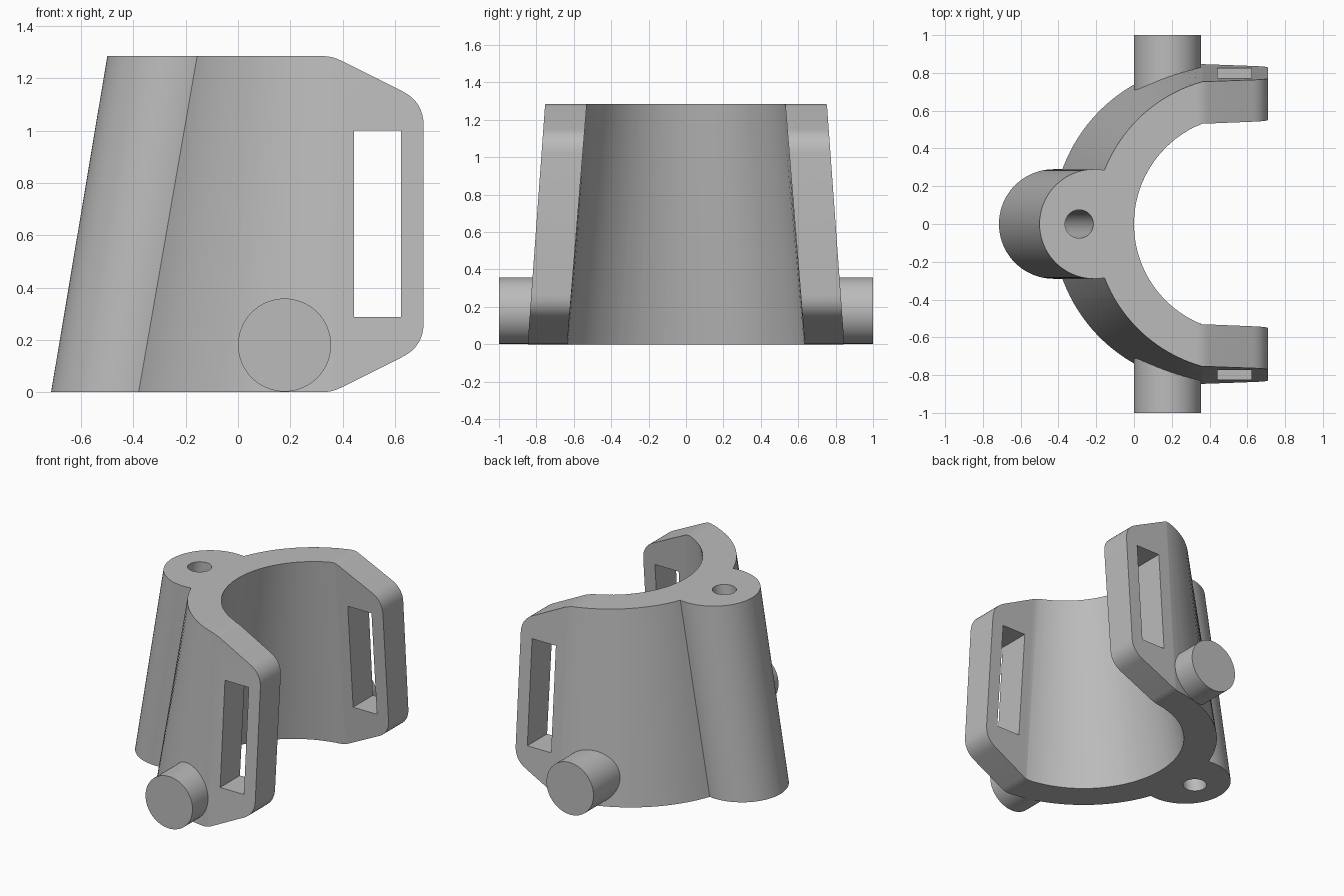
import bpy
import bmesh
from math import acos, cos, pi, sin, sqrt
from mathutils import Vector

HEIGHT = 1.285
LOW, HIGH = -0.1, 1.4      # overshoot, trimmed by the side outline
ARM_START = 0.36           # where the curved wall turns into flat arms

if "Cube" in bpy.data.objects:
    bpy.data.objects.remove(bpy.data.objects["Cube"], do_unlink=True)

grey = bpy.data.materials.new("light grey")
grey.use_nodes = True
grey.diffuse_color = (0.5, 0.5, 0.5, 1)
grey.node_tree.nodes["Principled BSDF"].inputs["Base Color"].default_value = (0.5, 0.5, 0.5, 1)


def loft(name, first, second):
    """Closed solid between two loops of matching points."""
    bm = bmesh.new()
    a = [bm.verts.new(p) for p in first]
    b = [bm.verts.new(p) for p in second]
    bm.faces.new(a)
    bm.faces.new(b)
    n = len(a)
    for i in range(n):
        j = (i + 1) % n
        bm.faces.new((a[i], a[j], b[j], b[i]))
    bmesh.ops.recalc_face_normals(bm, faces=bm.faces)
    mesh = bpy.data.meshes.new(name)
    bm.to_mesh(mesh)
    bm.free()
    mesh.materials.append(grey)
    obj = bpy.data.objects.new(name, mesh)
    bpy.context.collection.objects.link(obj)
    return obj


def combine(target, tool, operation):
    """Apply a boolean and discard the tool."""
    mod = target.modifiers.new("boolean", 'BOOLEAN')
    mod.operation = operation
    mod.solver = 'EXACT'
    mod.object = tool
    bpy.context.view_layer.objects.active = target
    bpy.ops.object.modifier_apply(modifier=mod.name)
    bpy.data.objects.remove(tool, do_unlink=True)


def shell_loop(z, base_radius, steps=64):
    """U-shaped section: an arc with straight arms towards +x."""
    t = z / HEIGHT
    c, r = 0.42 + 0.155 * t, base_radius - 0.065 * t
    start = acos((ARM_START - c) / r)
    y = sqrt(r * r - (ARM_START - c) ** 2)
    loop = [(1.2, y, z)]
    for i in range(steps + 1):
        a = start + (2 * pi - 2 * start) * i / steps
        loop.append((c + r * cos(a), r * sin(a), z))
    return loop + [(1.2, -y, z)]


def shell(name, radius):
    return loft(name, shell_loop(LOW, radius), shell_loop(HIGH, radius))


def leaning_cylinder(name, x, r, steps):
    """Cylinder sheared along x, following the lean of the back."""
    def ring(z):
        cx = x + 0.215 * z / HEIGHT
        return [(cx + r * cos(2 * pi * i / steps), r * sin(2 * pi * i / steps), z)
                for i in range(steps)]
    return loft(name, ring(LOW), ring(HIGH))


def rounded(corner, before, after, size, steps=8):
    """Round one outline corner."""
    p = Vector(corner)
    a = p + (Vector(before) - p).normalized() * size
    b = p + (Vector(after) - p).normalized() * size
    return [a.lerp(p, i / steps).lerp(p.lerp(b, i / steps), i / steps)
            for i in range(steps + 1)]


# Clamp body with its leaning back boss
body = shell("clamp_body", 0.85)
combine(body, leaning_cylinder("boss", -0.425, 0.29, 80), 'UNION')
combine(body, shell("bore", 0.64), 'DIFFERENCE')
combine(body, leaning_cylinder("boss_hole", -0.505, 0.075, 40), 'DIFFERENCE')

# Side outline with chamfered, rounded arm ends
foot, tip = (ARM_START, 0), (0.71, 0.175)
lower = [Vector((-1, 0))]
lower += rounded(foot, (-1, 0), tip, 0.035)
lower += rounded(tip, foot, (0.71, 0.6), 0.09)
outline = lower + [Vector((p.x, HEIGHT - p.y)) for p in reversed(lower)]
combine(body, loft("side_outline", [(p.x, -1.2, p.y) for p in outline],
                   [(p.x, 1.2, p.y) for p in outline]), 'INTERSECT')

# Strap slots through both arms
slot = [(0.443, 0.287), (0.623, 0.287), (0.623, 1.0), (0.443, 1.0)]
combine(body, loft("slots", [(x, -1.2, z) for x, z in slot],
                   [(x, 1.2, z) for x, z in slot]), 'DIFFERENCE')

# Round side pins
parts = [body]
for name, side in (("front_pin", -1), ("back_pin", 1)):
    circle = [(0.178 + 0.178 * cos(2 * pi * i / 64), 0.18 + 0.178 * sin(2 * pi * i / 64))
              for i in range(64)]
    parts.append(loft(name, [(x, side * 0.68, z) for x, z in circle],
                      [(x, side, z) for x, z in circle]))

bpy.ops.object.select_all(action='DESELECT')
for obj in parts:
    obj.select_set(True)
bpy.context.view_layer.objects.active = body
bpy.ops.object.shade_smooth_by_angle(angle=0.3)
